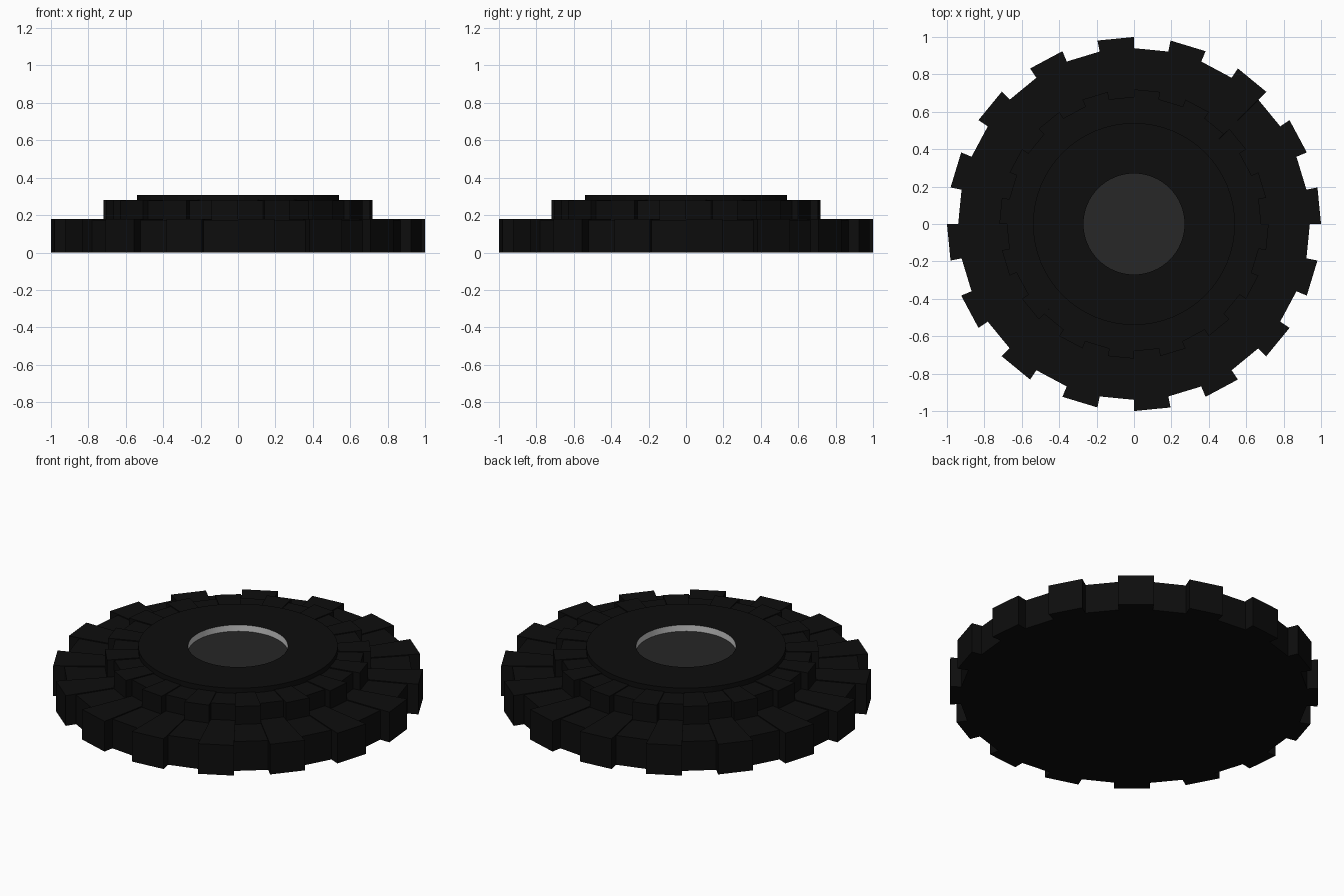
import bpy, bmesh
from math import cos, sin, pi

if "Cube" in bpy.data.objects:
    bpy.data.objects.remove(bpy.data.objects["Cube"])

TEETH = 16
SECTORS = TEETH * 2


def material(name, value):
    m = bpy.data.materials.new(name)
    m.diffuse_color = (value, value, value, 1)
    m.use_nodes = True
    m.node_tree.nodes["Principled BSDF"].inputs["Base Color"].default_value = m.diffuse_color
    return m


black = material("black_rubber", 0.004)
dark_grey = material("dark_grey", 0.02)


def finish(name, bm, mat=None, recalc=True):
    bmesh.ops.remove_doubles(bm, verts=bm.verts[:], dist=1e-5)
    if recalc:
        bmesh.ops.recalc_face_normals(bm, faces=bm.faces[:])
    me = bpy.data.meshes.new(name)
    bm.to_mesh(me)
    bm.free()
    ob = bpy.data.objects.new(name, me)
    bpy.context.collection.objects.link(ob)
    if mat:
        me.materials.append(mat)
    return ob


def gear(name, r_in, r_tooth, r_gap, z0, z_tooth, z_gap, phase, floor):
    """Toothed tier with alternating raised sectors."""
    bm = bmesh.new()

    def face(*pts):
        bm.faces.new([bm.verts.new((r * cos(a), r * sin(a), z)) for r, a, z in pts])

    for i in range(SECTORS):
        a, b = i * 2 * pi / SECTORS, (i + 1) * 2 * pi / SECTORS
        tooth = i % 2 == phase
        r, z = (r_tooth, z_tooth) if tooth else (r_gap, z_gap)
        face((r_in, a, z), (r, a, z), (r, b, z), (r_in, b, z))
        face((r, a, z0), (r, b, z0), (r, b, z), (r, a, z))
        # L-shaped tooth flank
        face((r_in, a, z_gap), (r_in, a, z_tooth), (r_tooth, a, z_tooth),
             (r_tooth, a, z0), (r_gap, a, z0), (r_gap, a, z_gap))
        if floor:
            face((0, 0, z0), (r, b, z0), (r, a, z0))
    return finish(name, bm, black)


def lathe(name, profile, mat=None, sides=64, recalc=True):
    bm = bmesh.new()
    for i in range(sides):
        a, b = i * 2 * pi / sides, (i + 1) * 2 * pi / sides
        for (r, z), (s, w) in zip(profile, profile[1:]):
            bm.faces.new([bm.verts.new(p) for p in (
                (r * cos(a), r * sin(a), z), (r * cos(b), r * sin(b), z),
                (s * cos(b), s * sin(b), w), (s * cos(a), s * sin(a), w))])
    ob = finish(name, bm, mat, recalc)
    bpy.context.view_layer.objects.active = ob
    ob.select_set(True)
    bpy.ops.object.shade_smooth_by_angle()
    ob.select_set(False)
    return ob


# Outer tread with closed underside, and the half-step offset upper tread
gear("outer_tread", 0.50, 1.0, 0.94, 0.0, 0.18, 0.175, 0, True)
gear("upper_tread", 0.50, 0.72, 0.68, 0.17, 0.282, 0.277, 1, False)

# Raised sidewall ring around the hub opening
lathe("sidewall_ring", [(0.54, 0.27), (0.54, 0.308), (0.27, 0.308)], black)

# Grey lip inside the opening, facing inward
lip = lathe("hub_lip", [(0.27, 0.27), (0.27, 0.308)], recalc=False)
lip.data.flip_normals()

# Recessed hub disc
bm = bmesh.new()
bmesh.ops.create_circle(bm, cap_ends=True, segments=64, radius=0.27)
bmesh.ops.translate(bm, verts=bm.verts[:], vec=(0, 0, 0.27))
for f in bm.faces:
    f.normal_update()
    if f.normal.z < 0:
        f.normal_flip()
finish("hub_disc", bm, dark_grey, recalc=False)

# Recalculated open ring must face up and out
ring = bpy.data.objects["sidewall_ring"].data
if sum(p.normal.z for p in ring.polygons) < 0:
    ring.flip_normals()
up = bpy.data.objects["upper_tread"].data
if sum(p.normal.z for p in up.polygons) < 0:
    up.flip_normals()
